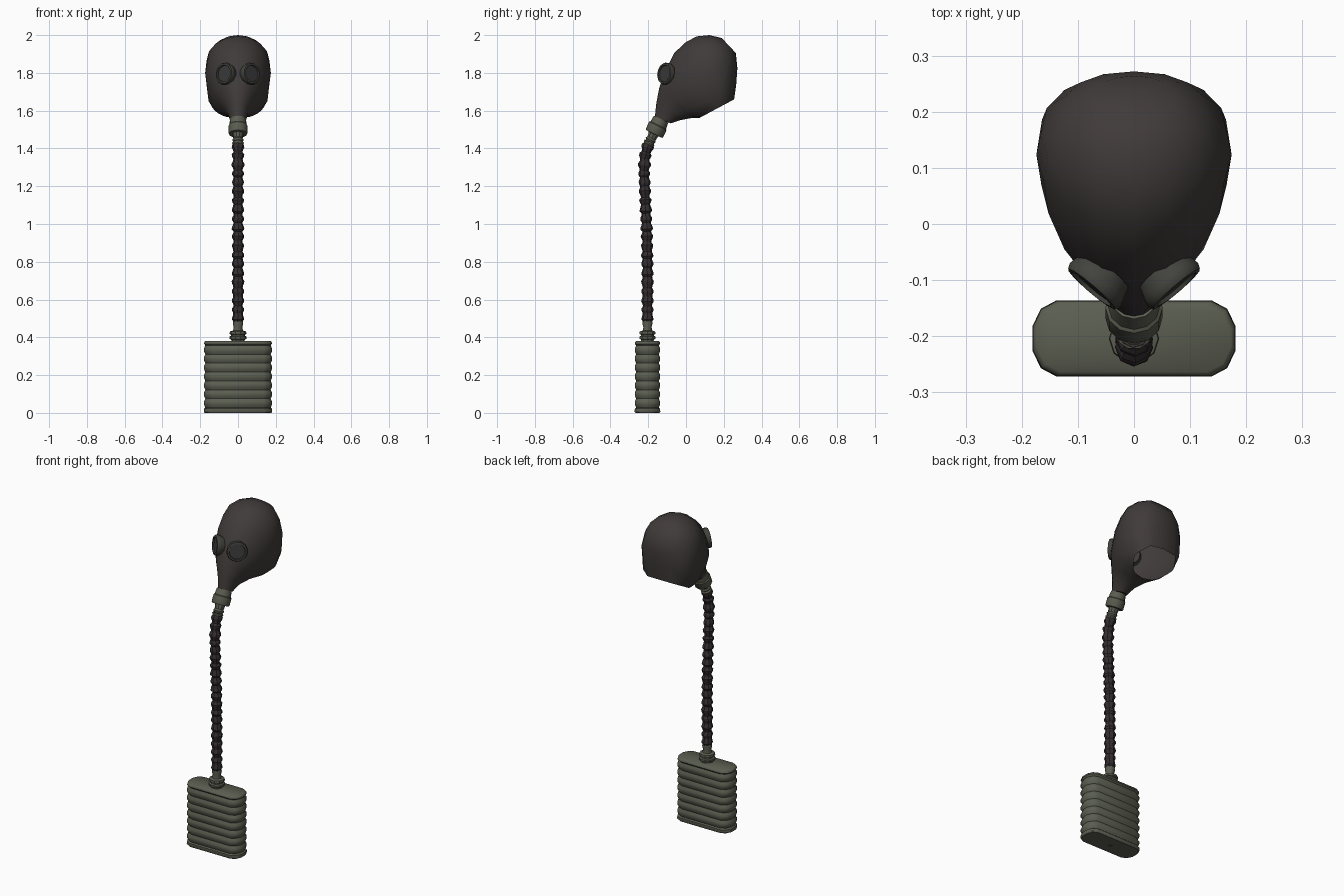
import bpy, bmesh, math, random
from mathutils import Vector

if "Cube" in bpy.data.objects:
    bpy.data.objects.remove(bpy.data.objects["Cube"])
random.seed(4)


def material(name, rgb):
    m = bpy.data.materials.new(name)
    m.diffuse_color = (*rgb, 1)
    m.use_nodes = True
    m.node_tree.nodes["Principled BSDF"].inputs["Base Color"].default_value = m.diffuse_color
    return m


RUBBER = material("dark rubber", (0.052, 0.043, 0.043))
HOSE = material("hose rubber", (0.036, 0.028, 0.030))
OLIVE = material("olive metal", (0.105, 0.112, 0.082))
RIM = material("dark rim metal", (0.055, 0.056, 0.048))
GLASS = material("smoky glass", (0.042, 0.042, 0.042))


def loft(name, rings, mat, caps=(True, True), angle=35, cut=None):
    """Skin a list of equal-length closed rings."""
    bm = bmesh.new()
    vs = [[bm.verts.new(p) for p in r] for r in rings]
    n = len(rings[0])
    for a, b in zip(vs, vs[1:]):
        for i in range(n):
            j = (i + 1) % n
            bm.faces.new((a[i], a[j], b[j], b[i]))
    if caps[0]:
        bm.faces.new(vs[0][::-1])
    if caps[1]:
        bm.faces.new(vs[-1])
    bmesh.ops.recalc_face_normals(bm, faces=bm.faces)
    if cut:
        bmesh.ops.bisect_plane(bm, geom=bm.verts[:] + bm.edges[:] + bm.faces[:],
                               plane_co=cut[0], plane_no=cut[1], clear_outer=True)
    me = bpy.data.meshes.new(name)
    bm.to_mesh(me)
    bm.free()
    me.materials.append(mat)
    ob = bpy.data.objects.new(name, me)
    bpy.context.collection.objects.link(ob)
    bpy.ops.object.select_all(action='DESELECT')
    bpy.context.view_layer.objects.active = ob
    ob.select_set(True)
    bpy.ops.object.shade_smooth_by_angle(angle=math.radians(angle))
    return ob


def ring(c, axis, r, n=10, twist=0.0):
    """Circle of points around an axis."""
    axis = Vector(axis).normalized()
    u = axis.cross(Vector((0, 1, 0.01))).normalized()
    v = axis.cross(u)
    return [Vector(c) + r * (math.cos(t) * u + math.sin(t) * v)
            for t in (2 * math.pi * i / n + twist for i in range(n))]


def lathe(name, base, axis, profile, mat, n=10, **kw):
    """Revolve (distance, radius) pairs about an axis."""
    d = Vector(axis).normalized()
    return loft(name, [ring(Vector(base) + d * h, d, r, n) for h, r in profile], mat, **kw)


# --- Ribbed filter canister ---
CY = -0.204


def can_ring(z, inset):
    pts = []
    for sx, sy in ((1, 1), (-1, 1), (-1, -1), (1, -1)):
        corner = [(0.181, 0.022), (0.166, 0.053), (0.138, 0.068)]
        if sx * sy < 0:
            corner.reverse()
        pts += [(sx * (x - inset), CY + sy * (y - inset), z) for x, y in corner]
    return pts


levels = [(0.0, 0.004), (0.006, 0.0), (0.022, 0.001)]
ribs = 7
for k in range(ribs):
    z0 = 0.028 + k * 0.047
    levels += [(z0, 0.008), (z0 + 0.016, 0.001), (z0 + 0.032, 0.001)]
levels += [(0.357, 0.008), (0.366, 0.001), (0.376, 0.003), (0.381, 0.008)]
loft("filter_canister", [can_ring(z, i) for z, i in levels], OLIVE, angle=40)
lathe("canister_base_plug", (0, CY, 0.0), (0, 0, 1), [(0, 0.02), (0.008, 0.02)], RIM)

# --- Threaded outlet on the canister ---
lathe("canister_outlet", (0, CY, 0.378), (0, 0, 1),
      [(0, 0.034), (0.01, 0.036), (0.014, 0.045), (0.026, 0.045), (0.030, 0.036),
       (0.036, 0.036), (0.040, 0.045), (0.053, 0.043), (0.058, 0.026), (0.075, 0.023),
       (0.095, 0.028), (0.118, 0.024)], OLIVE)

# --- Corrugated hose along a bent path ---
path = [(-0.204, 0.48), (-0.204, 0.75), (-0.207, 0.95), (-0.215, 1.12),
        (-0.222, 1.28), (-0.217, 1.36), (-0.193, 1.445)]


def on_path(z):
    for (y0, z0), (y1, z1) in zip(path, path[1:]):
        if z <= z1 + 1e-6:
            t = (z - z0) / (z1 - z0)
            return Vector((0, y0 + t * (y1 - y0), z))
    return Vector((0, path[-1][0], z))


rings = []
count = 80
for k in range(count + 1):
    z = 0.482 + k * (1.44 - 0.482) / count
    p = on_path(z)
    d = on_path(min(z + 0.02, 1.445)) - on_path(max(z - 0.02, 0.48))
    r = (0.032 if k % 4 in (1, 2) else 0.025) + random.uniform(-0.002, 0.002)
    rings.append(ring(p, d, r, 8, random.uniform(-0.12, 0.12)))
loft("corrugated_hose", rings, HOSE, angle=25)

# --- Connector and collar under the snout ---
AX = (0, 0.44, 0.9)
lathe("hose_connector", (0, -0.200, 1.418), AX,
      [(0, 0.027), (0.012, 0.032), (0.02, 0.025), (0.03, 0.031), (0.04, 0.025), (0.07, 0.03)], OLIVE)
lathe("snout_collar", (0, -0.170, 1.476), AX,
      [(0, 0.030), (0.001, 0.048), (0.006, 0.051), (0.048, 0.051), (0.053, 0.046), (0.088, 0.042)],
      OLIVE, n=12)

# --- Mask: sections from snout to crown (front y,z / rear y,z / half width / lower fullness) ---
sections = [
    (-0.165, 1.565, -0.080, 1.533, 0.042, 1.0),
    (-0.157, 1.640, -0.030, 1.550, 0.056, 0.9),
    (-0.142, 1.720, 0.035, 1.562, 0.092, 0.8),
    (-0.115, 1.800, 0.110, 1.560, 0.134, 0.7),
    (-0.062, 1.905, 0.200, 1.570, 0.165, 0.7),
    (-0.005, 1.960, 0.252, 1.640, 0.174, 0.75),
    (0.055, 1.993, 0.266, 1.740, 0.166, 0.85),
    (0.125, 2.000, 0.272, 1.825, 0.130, 0.9),
    (0.190, 1.984, 0.264, 1.905, 0.075, 1.0)]
N = 16
rings = []
for fy, fz, by, bz, w, full in sections:
    mid = Vector((0, (fy + by) / 2, (fz + bz) / 2))
    half = Vector((0, (fy - by) / 2, (fz - bz) / 2))
    row = []
    for i in range(N):
        t = 2 * math.pi * i / N
        s, c = math.sin(t), math.cos(t)
        e = full if c < 0 else 1.0
        row.append(mid + half * math.copysign(abs(c) ** e, c)
                   + Vector((w * math.copysign(abs(s) ** e, s), 0, 0)))
    rings.append(row)
# the neck hole is cut by a sloping plane
loft("mask_hood", rings, RUBBER, angle=40, cut=((0, 0.10, 1.577), (0, 0.47, -0.88)))

# --- Eyepieces, mirrored left and right ---
for side, sx in (("left", -1), ("right", 1)):
    axis = Vector((sx * 0.64, -0.75, 0.12)).normalized()
    c = Vector((sx * 0.070, -0.109, 1.796))
    lathe(side + "_eye_rim", c, axis,
          [(-0.035, 0.050), (-0.012, 0.058), (0.0, 0.060), (0.009, 0.056), (0.010, 0.046), (0.001, 0.043)],
          RIM, n=12, caps=(False, False))
    lathe(side + "_eye_lens", c, axis, [(-0.004, 0.046), (0.003, 0.044)], GLASS, n=12)
